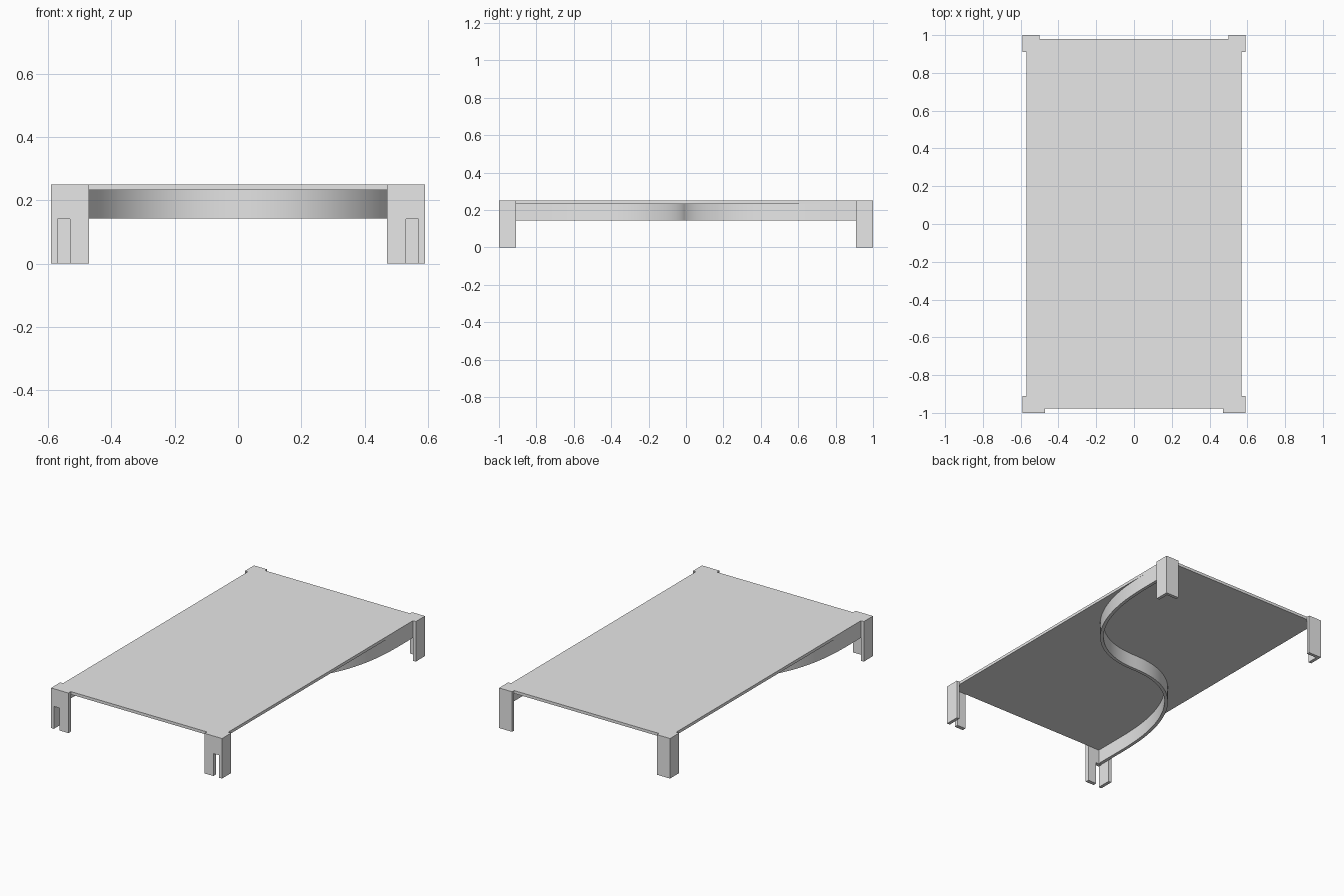
import bpy, bmesh
from math import sin, cos, pi
from mathutils import Vector

if "Cube" in bpy.data.objects:
    bpy.data.objects.remove(bpy.data.objects["Cube"], do_unlink=True)

grey = bpy.data.materials.new("light_grey")
grey.use_nodes = True
grey.diffuse_color = (0.8, 0.8, 0.8, 1)
grey.node_tree.nodes["Principled BSDF"].inputs["Base Color"].default_value = (0.8, 0.8, 0.8, 1)

TOP, UNDER, RIB_LOW = 0.25, 0.232, 0.143
HALF_W, HALF_L = 0.59, 1.0
WALL = 0.02
EDGE_X = HALF_W - WALL


def prism(name, outline, offset):
    """Extrude a closed outline of 3D points along an offset vector."""
    bm = bmesh.new()
    face = bm.faces.new([bm.verts.new(p) for p in outline])
    grown = bmesh.ops.extrude_face_region(bm, geom=[face])["geom"]
    moved = [v for v in grown if isinstance(v, bmesh.types.BMVert)]
    bmesh.ops.translate(bm, verts=moved, vec=Vector(offset))
    bmesh.ops.recalc_face_normals(bm, faces=bm.faces)
    mesh = bpy.data.meshes.new(name)
    bm.to_mesh(mesh)
    bm.free()
    mesh.materials.append(grey)
    obj = bpy.data.objects.new(name, mesh)
    bpy.context.collection.objects.link(obj)
    return obj


# Thin flat top
FRONT_Y, BACK_Y = -0.976, 0.98
prism("table_top", [(-EDGE_X, FRONT_Y, UNDER), (EDGE_X, FRONT_Y, UNDER),
                    (EDGE_X, BACK_Y, UNDER), (-EDGE_X, BACK_Y, UNDER)],
      (0, 0, TOP - UNDER))

# Angle-section corner legs; the front pair has an open slot beside the corner
SLOT_IN, SLOT_TOP = 0.53, 0.14
for side, s in (("left", 1), ("right", -1)):
    for end, e in (("front", -1), ("back", 1)):
        inner = 0.47 if end == "front" else 0.5
        wall = 0.024 if end == "front" else WALL
        shape = [(inner, 0), (inner, TOP), (HALF_W, TOP), (HALF_W, 0)]
        if end == "front":
            shape += [(EDGE_X, 0), (EDGE_X, SLOT_TOP), (SLOT_IN, SLOT_TOP), (SLOT_IN, 0)]
        prism(f"{end}_{side}_leg_face", [(s * x, e * HALF_L, z) for x, z in shape],
              (0, -e * wall, 0))
        y0, y1 = e * (HALF_L - wall), e * 0.91
        prism(f"{end}_{side}_leg_flank",
              [(s * EDGE_X, y0, 0), (s * HALF_W, y0, 0), (s * HALF_W, y1, 0), (s * EDGE_X, y1, 0)],
              (0, 0, TOP))

# S-shaped stiffening rib running between opposite corners
STEPS, REACH, POWER = 32, 0.78, 2 / 2.3
MID_X = EDGE_X - WALL / 2
arc = []
for i in range(STEPS + 1):
    t = i / STEPS * pi / 2
    arc.append(Vector((MID_X * sin(t) ** POWER, REACH * (1 - max(cos(t), 0) ** POWER))))
arc.append(Vector((MID_X, 0.978)))
path = [-p for p in reversed(arc[1:])] + arc
path[0].y = -0.974
sides = ([], [])
for i, p in enumerate(path):
    along = (path[min(i + 1, len(path) - 1)] - path[max(i - 1, 0)]).normalized()
    across = Vector((-along.y, along.x)) * WALL / 2
    for row, sign in zip(sides, (1, -1)):
        q = p + across * sign
        row.append((q.x, q.y, RIB_LOW))
rib = prism("curved_rib", sides[0] + sides[1][::-1], (0, 0, UNDER - RIB_LOW))

bpy.ops.object.select_all(action="DESELECT")
rib.select_set(True)
bpy.context.view_layer.objects.active = rib
bpy.ops.object.shade_smooth_by_angle(angle=pi / 6)
